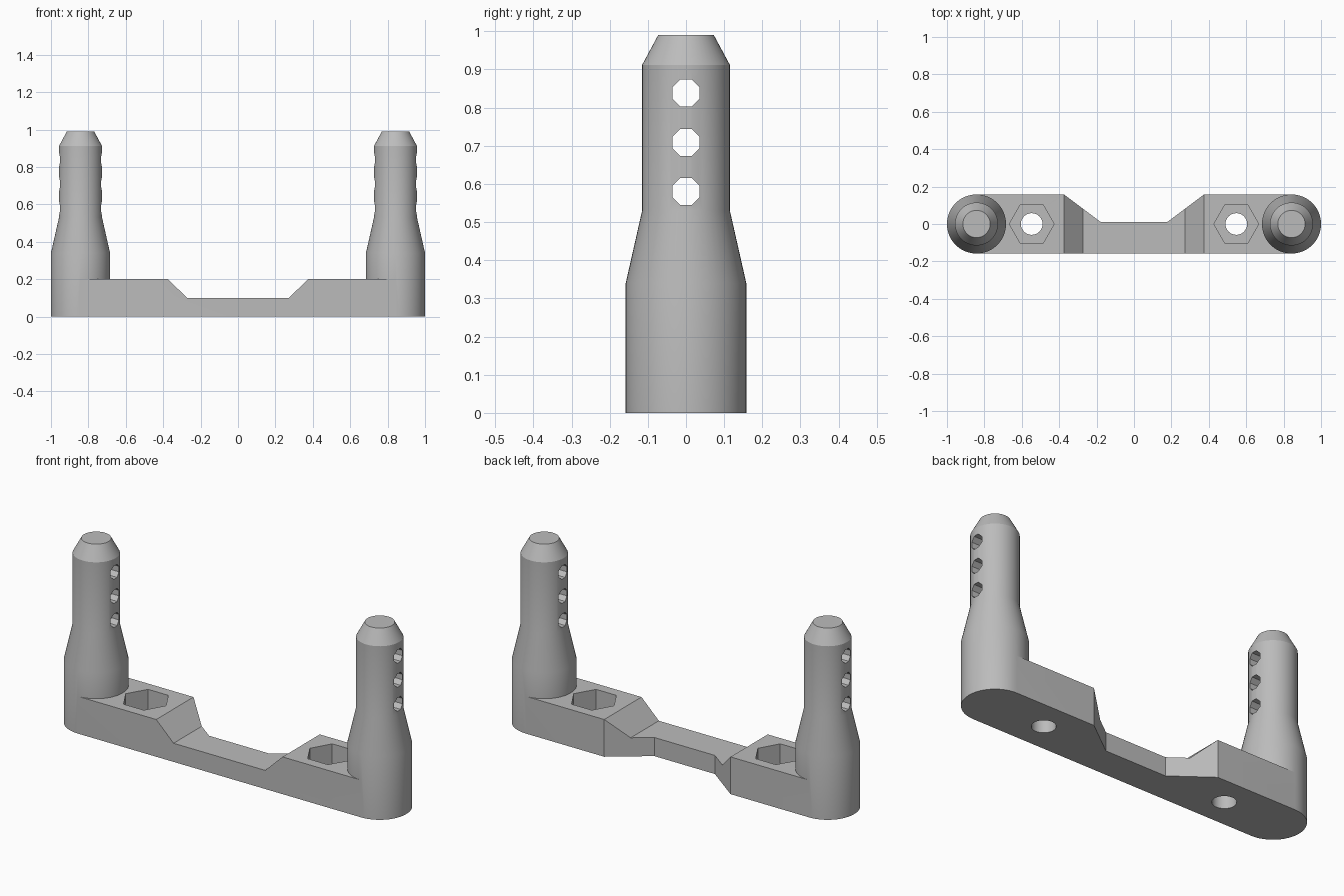
import bpy, bmesh, math
from mathutils import Vector

cube = bpy.data.objects.get("Cube")
if cube:
    bpy.data.objects.remove(cube, do_unlink=True)

POST_X, NUT_X, HALF_DEPTH = 0.842, 0.547, 0.158

grey = bpy.data.materials.new("light_grey")
grey.use_nodes = True
grey.diffuse_color = (0.5, 0.5, 0.5, 1)
grey.node_tree.nodes["Principled BSDF"].inputs["Base Color"].default_value = (0.5, 0.5, 0.5, 1)


def to_object(name, bm):
    bmesh.ops.recalc_face_normals(bm, faces=bm.faces)
    mesh = bpy.data.meshes.new(name)
    bm.to_mesh(mesh)
    bm.free()
    mesh.materials.append(grey)
    obj = bpy.data.objects.new(name, mesh)
    bpy.context.collection.objects.link(obj)
    return obj


def prism(name, points, offset):
    """Solid made by sweeping a flat polygon along an offset."""
    bm = bmesh.new()
    face = bm.faces.new([bm.verts.new(p) for p in points])
    swept = bmesh.ops.extrude_face_region(bm, geom=[face])["geom"]
    verts = [g for g in swept if isinstance(g, bmesh.types.BMVert)]
    bmesh.ops.translate(bm, verts=verts, vec=Vector(offset))
    bm.faces.ensure_lookup_table()
    return to_object(name, bm)


def ring(radius, sides, turn=0):
    angles = [turn + math.tau * i / sides for i in range(sides)]
    return [(radius * math.cos(a), radius * math.sin(a)) for a in angles]


def post(name, x, profile, sides=48):
    """Turned solid from (radius, height) pairs."""
    bm = bmesh.new()
    rings = [[bm.verts.new((x + px, py, z)) for px, py in ring(r, sides)] for r, z in profile]
    for low, high in zip(rings, rings[1:]):
        for i in range(sides):
            j = (i + 1) % sides
            bm.faces.new((low[i], low[j], high[j], high[i]))
    bm.faces.new(rings[0])
    bm.faces.new(rings[-1])
    return to_object(name, bm)


def combine(target, other, operation):
    """Apply a boolean and remove the helper."""
    mod = target.modifiers.new(operation.title(), "BOOLEAN")
    mod.operation, mod.object, mod.solver = operation, other, "EXACT"
    bpy.ops.object.select_all(action="DESELECT")
    target.select_set(True)
    bpy.context.view_layer.objects.active = target
    bpy.ops.object.modifier_apply(modifier=mod.name)
    bpy.data.objects.remove(other, do_unlink=True)


def mirrored(half):
    return half + [(-x, v) for x, v in reversed(half)]


# Cross bar with a lowered middle
side_profile = mirrored([(POST_X, 0), (POST_X, 0.2), (0.375, 0.2), (0.272, 0.1)])
bracket = prism("mount_bracket", [(x, -HALF_DEPTH, z) for x, z in side_profile],
                (0, 2 * HALF_DEPTH, 0))

# Tapered relief in the back of the bar
slope = (HALF_DEPTH - 0.012) / (0.375 - 0.18)
relief = mirrored([(0.375 + 0.1 / slope, HALF_DEPTH + 0.1), (0.18, 0.012)])
combine(bracket, prism("relief_cutter", [(x, y, -0.1) for x, y in relief], (0, 0, 0.5)), "DIFFERENCE")

post_profile = [(HALF_DEPTH, 0), (HALF_DEPTH, 0.34), (0.115, 0.53), (0.115, 0.912), (0.073, 0.99)]
for side in (-1, 1):
    # Hexagonal nut pocket with a round screw hole below
    for radius, sides, bottom in ((0.12, 6, 0.07), (0.058, 32, -0.1)):
        outline = [(side * NUT_X + x, y, bottom) for x, y in ring(radius, sides)]
        combine(bracket, prism("nut_cutter", outline, (0, 0, 0.5)), "DIFFERENCE")

    # Body post with pin holes
    body_post = post("body_post", side * POST_X, post_profile)
    for z in (0.58, 0.709, 0.838):
        octagon = ring(0.0385, 8, math.pi / 8)
        outline = [(side * POST_X - 0.3, y, z + h) for y, h in octagon]
        combine(body_post, prism("pin_cutter", outline, (0.6, 0, 0)), "DIFFERENCE")
    combine(bracket, body_post, "UNION")

# Smooth the round walls, keep hard edges
bpy.ops.object.select_all(action="DESELECT")
bracket.select_set(True)
bpy.context.view_layer.objects.active = bracket
bpy.ops.object.shade_smooth_by_angle(angle=math.radians(25))
